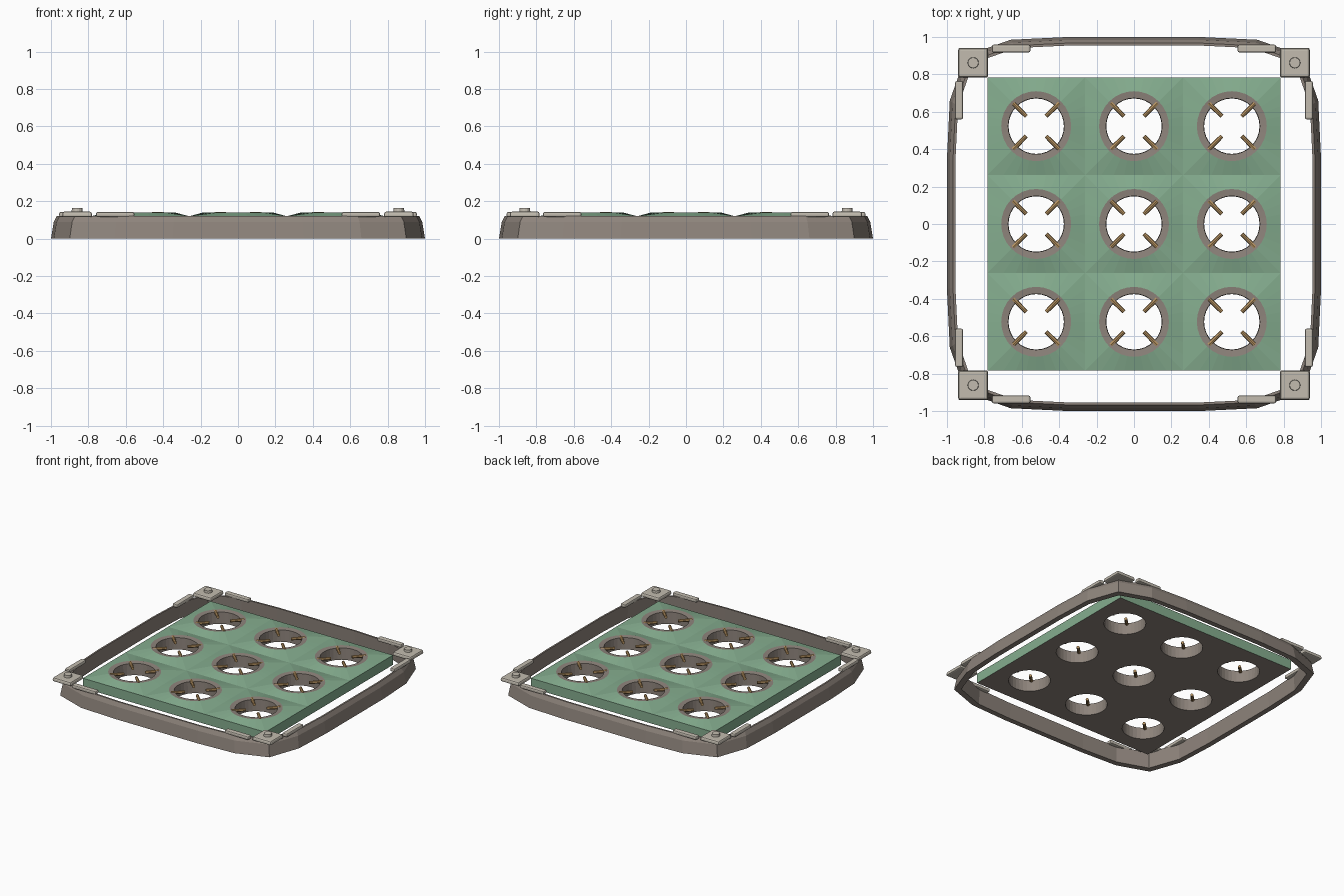
import bpy, bmesh, math
from mathutils import Matrix, Vector

cube = bpy.data.objects.get("Cube")
if cube:
    bpy.data.objects.remove(cube, do_unlink=True)


def material(name, rgb):
    m = bpy.data.materials.new(name)
    m.use_nodes = True
    m.diffuse_color = (*rgb, 1)
    bsdf = next(n for n in m.node_tree.nodes if n.type == 'BSDF_PRINCIPLED')
    bsdf.inputs["Base Color"].default_value = (*rgb, 1)
    bsdf.inputs["Roughness"].default_value = 0.7
    return m


BROWN = material("warm grey brown", (0.27, 0.23, 0.2))
GREEN = material("sage green", (0.235, 0.42, 0.275))
PALE = material("pale stone", (0.54, 0.5, 0.43))
TAN = material("tan", (0.47, 0.29, 0.12))


def finish(name, bm, *mats):
    bmesh.ops.recalc_face_normals(bm, faces=bm.faces)
    mesh = bpy.data.meshes.new(name)
    bm.to_mesh(mesh)
    bm.free()
    for m in mats:
        mesh.materials.append(m)
    ob = bpy.data.objects.new(name, mesh)
    bpy.context.collection.objects.link(ob)
    return ob


def bridge(bm, a, b, mat=0):
    n = len(a)
    faces = []
    for i in range(n):
        j = (i + 1) % n
        f = bm.faces.new((a[i], a[j], b[j], b[i]))
        f.material_index = mat
        faces.append(f)
    return faces


# Outer frame: a many-sided outline swept through a tapered wall section
quarter = [(0.9, 0.9), (0.66, 0.985), (0.35, 1.0), (-0.35, 1.0), (-0.66, 0.985)]
outline = [Matrix.Rotation(k * math.pi / 2, 2) @ Vector(p)
           for k in range(4) for p in quarter]
section = [(1.0, 0), (0.985, 0.09), (0.968, 0.122), (0.955, 0.122), (0.96, 0)]
bm = bmesh.new()
loops = [[bm.verts.new((p.x * s, p.y * s, z)) for p in outline] for s, z in section]
for k, loop in enumerate(loops):
    bridge(bm, loop, loops[(k + 1) % len(loops)])
finish("outer_frame", bm, BROWN)

# Panel: nine tiles, each rising from a square edge to a round opening
PITCH, SEG, BASE = 0.523, 32, 0.045
HALF = PITCH / 2
centres = [(x * PITCH, y * PITCH) for x in (-1, 0, 1) for y in (-1, 0, 1)]


def ring(bm, cx, cy, radius, z, square=False):
    verts = []
    for i in range(SEG):
        a = 2 * math.pi * i / SEG
        c, s = math.cos(a), math.sin(a)
        r = HALF / max(abs(c), abs(s)) if square else radius
        verts.append(bm.verts.new((cx + c * r, cy + s * r, z)))
    return verts


bm = bmesh.new()
for cx, cy in centres:
    low = ring(bm, cx, cy, 0, BASE, True)
    edge = ring(bm, cx, cy, 0, 0.12, True)
    crest = ring(bm, cx, cy, 0.187, 0.14)
    lip = ring(bm, cx, cy, 0.15, 0.136)
    throat = ring(bm, cx, cy, 0.148, BASE)
    sides = bridge(bm, low, edge, 0)
    bridge(bm, edge, crest, 0)
    bridge(bm, crest, lip, 1)
    bridge(bm, lip, throat, 1)
    bridge(bm, throat, low, 1)
    # keep side walls only on the outside of the panel
    inner = [f for f in sides
             if max(abs(v) for v in f.calc_center_median().xy) < 2.9 * HALF]
    bmesh.ops.delete(bm, geom=inner, context='FACES_ONLY')
bmesh.ops.remove_doubles(bm, verts=bm.verts, dist=0.0005)
finish("tiled_panel", bm, GREEN, BROWN)

# Pegs: four pointing into each opening
bm = bmesh.new()
for cx, cy in centres:
    for k in range(4):
        place = (Matrix.Translation((cx, cy, 0.13))
                 @ Matrix.Rotation(math.pi / 4 + k * math.pi / 2, 4, 'Z')
                 @ Matrix.Translation((0.125, 0, 0))
                 @ Matrix.Rotation(math.pi / 2, 4, 'Y'))
        bmesh.ops.create_cone(bm, cap_ends=True, segments=8, radius1=0.011,
                              radius2=0.013, depth=0.1, matrix=place)
finish("opening_pegs", bm, TAN)


def block(name, centre, size, bevel, taper=1.0):
    bm = bmesh.new()
    bmesh.ops.create_cube(bm, size=1, matrix=Matrix.Diagonal((*size, 1)))
    for v in bm.verts:
        if v.co.z > 0:
            v.co.x *= taper
            v.co.y *= taper
    ob = finish(name, bm, PALE)
    ob.location = centre
    mod = ob.modifiers.new("soft_edges", 'BEVEL')
    mod.width = bevel
    mod.segments = 2
    mod.limit_method = 'ANGLE'
    return ob


# Corner pads with bolts, and clips along the frame beside each pad
for sx, xname in ((1, "left"), (-1, "right")):
    for sy, yname in ((-1, "front"), (1, "back")):
        tag = yname + "_" + xname
        block("corner_pad_" + tag, (sx * 0.86, sy * 0.862, 0.13),
              (0.162, 0.162, 0.03), 0.01, 0.95)
        block("clip_x_" + tag, (sx * 0.657, sy * 0.938, 0.129),
              (0.205, 0.042, 0.028), 0.009)
        block("clip_y_" + tag, (sx * 0.935, sy * 0.662, 0.129),
              (0.042, 0.205, 0.028), 0.009)
        bm = bmesh.new()
        bmesh.ops.create_cone(bm, cap_ends=True, segments=16, radius1=0.03,
                              radius2=0.028, depth=0.025)
        finish("bolt_" + tag, bm, PALE).location = (sx * 0.86, sy * 0.862, 0.151)
